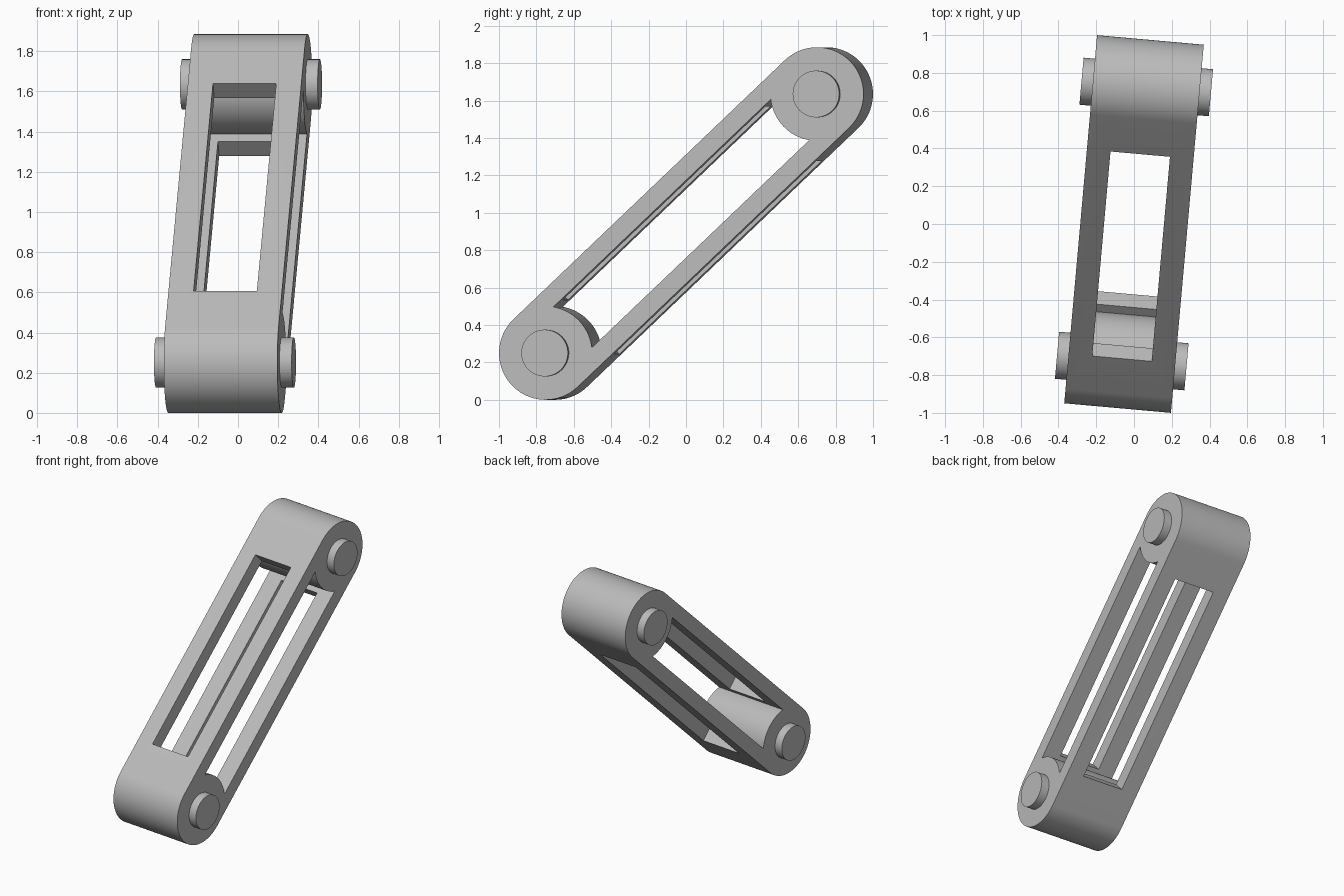
import bpy, bmesh
from math import sin, cos, asin, pi, radians
from mathutils import Matrix

cube = bpy.data.objects.get("Cube")
if cube:
    bpy.data.objects.remove(cube, do_unlink=True)

HALF = 1.005       # half distance between the pins
R = 0.25           # hub radius
INNER = 0.15       # half height of the side slot
WIDTH = 0.2835     # half width of the body
TILT = (Matrix.Translation((0, 0, 0.9425)) @ Matrix.Rotation(radians(-5.1), 4, 'Z')
        @ Matrix.Rotation(radians(43.55), 4, 'X'))

grey = bpy.data.materials.new("grey")
grey.use_nodes = True
grey.diffuse_color = (0.5, 0.5, 0.5, 1)
grey.node_tree.nodes["Principled BSDF"].inputs["Base Color"].default_value = (0.5, 0.5, 0.5, 1)


def arc(centre, radius, start, end, steps):
    return [(centre + radius * cos(a), radius * sin(a))
            for a in (start + (end - start) * i / steps for i in range(steps + 1))]


def extrude(name, profile, half_width):
    """Extrude a side profile evenly to both sides along x."""
    bm = bmesh.new()
    face = bm.faces.new([bm.verts.new((-half_width, y, z)) for y, z in profile])
    ext = bmesh.ops.extrude_face_region(bm, geom=[face])
    verts = [v for v in ext["geom"] if isinstance(v, bmesh.types.BMVert)]
    bmesh.ops.translate(bm, verts=verts, vec=(2 * half_width, 0, 0))
    bmesh.ops.recalc_face_normals(bm, faces=bm.faces)
    mesh = bpy.data.meshes.new(name)
    bm.to_mesh(mesh)
    bm.free()
    mesh.materials.append(grey)
    obj = bpy.data.objects.new(name, mesh)
    bpy.context.collection.objects.link(obj)
    obj.matrix_world = TILT
    return obj


def smooth(obj):
    bpy.ops.object.select_all(action='DESELECT')
    obj.select_set(True)
    bpy.context.view_layer.objects.active = obj
    bpy.ops.object.shade_smooth_by_angle(angle=radians(30))


# Rounded link body
body = extrude("link_body", arc(HALF, R, -pi / 2, pi / 2, 40)
               + arc(-HALF, R, pi / 2, 3 * pi / 2, 40), WIDTH)

# Side slot ending on the round hubs, and window through both plates
bite = asin(INNER / R)
slot = extrude("slot_cutter", arc(-HALF, R, -bite, bite, 20)
               + arc(HALF, R, pi - bite, pi + bite, 20), 0.5)
window = extrude("window_cutter", [(-0.75, -0.5), (0.75, -0.5), (0.75, 0.5), (-0.75, 0.5)], 0.158)

bpy.context.view_layer.update()
bpy.context.view_layer.objects.active = body
for cutter in (slot, window):
    cut = body.modifiers.new(cutter.name, 'BOOLEAN')
    cut.operation = 'DIFFERENCE'
    cut.solver = 'EXACT'
    cut.object = cutter
    bpy.ops.object.modifier_apply(modifier=cut.name)
    bpy.data.objects.remove(cutter, do_unlink=True)
smooth(body)

# Pins through the hubs
for name, y in (("lower_pin", -HALF), ("upper_pin", HALF)):
    smooth(extrude(name, arc(y, 0.125, 0, 2 * pi, 48)[:-1], 0.344))
